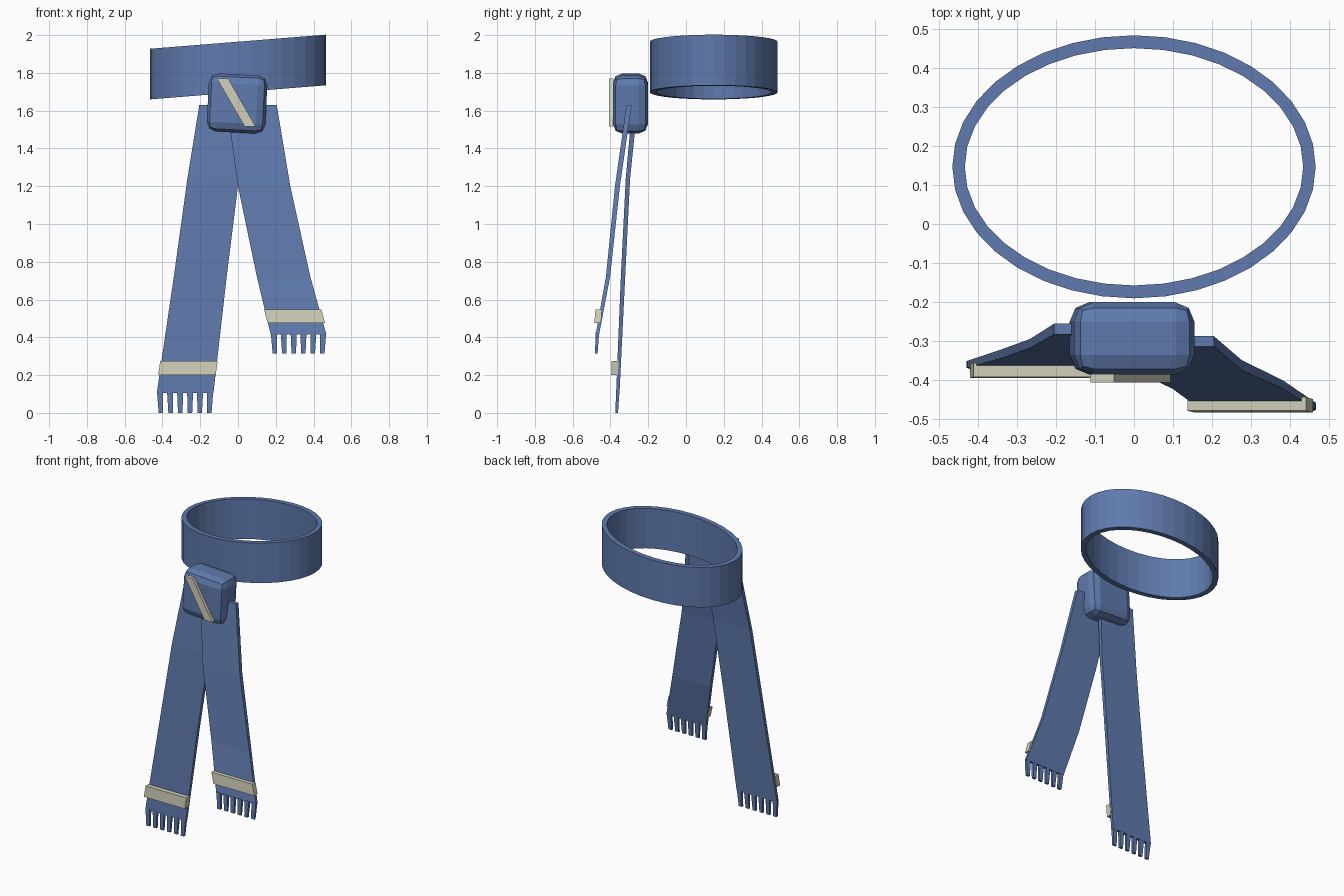
import bpy, bmesh
from math import sin, cos, pi, radians

if "Cube" in bpy.data.objects:
    bpy.data.objects.remove(bpy.data.objects["Cube"], do_unlink=True)


def material(name, rgb):
    m = bpy.data.materials.new(name)
    m.use_nodes = True
    m.diffuse_color = (*rgb, 1)
    m.node_tree.nodes["Principled BSDF"].inputs["Base Color"].default_value = (*rgb, 1)
    return m


blue = material("blue wool", (0.115, 0.195, 0.42))
cream = material("cream stripe", (0.64, 0.63, 0.49))


def finish(bm, name, mat):
    bmesh.ops.recalc_face_normals(bm, faces=bm.faces)
    me = bpy.data.meshes.new(name)
    bm.to_mesh(me)
    bm.free()
    me.materials.append(mat)
    ob = bpy.data.objects.new(name, me)
    bpy.context.collection.objects.link(ob)
    return ob


def loft(bm, sections):
    """Bridge rectangles given as (z, left, right, front, back)."""
    rings = [[bm.verts.new(p) for p in ((l, f, z), (r, f, z), (r, b, z), (l, b, z))]
             for z, l, r, f, b in sections]
    for a, c in zip(rings, rings[1:]):
        for i in range(4):
            j = (i + 1) % 4
            bm.faces.new((a[i], a[j], c[j], c[i]))
    bm.faces.new(rings[0])
    bm.faces.new(rings[-1])


# Neck loop: oval band that rises towards +x
bm = bmesh.new()
N = 36
loops = []
for rx, ry, z in ((0.467, 0.338, 1.697), (0.467, 0.338, 1.965),
                  (0.435, 0.305, 1.965), (0.435, 0.305, 1.697)):
    loops.append([bm.verts.new((rx * cos(2 * pi * i / N), 0.147 + ry * sin(2 * pi * i / N),
                                z + 0.08 * rx * cos(2 * pi * i / N))) for i in range(N)])
for k in range(4):
    a, c = loops[k], loops[(k + 1) % 4]
    for i in range(N):
        j = (i + 1) % N
        bm.faces.new((a[i], a[j], c[j], c[i]))
finish(bm, "neck_loop", blue)

# Knot: bevelled block, slightly turned
bm = bmesh.new()
bmesh.ops.create_cube(bm, size=1)
bmesh.ops.scale(bm, vec=(0.31, 0.186, 0.308), verts=bm.verts)
bmesh.ops.bevel(bm, geom=bm.edges[:], offset=0.05, segments=2, profile=0.5, affect='EDGES')
knot = finish(bm, "knot", blue)
knot.location = (-0.005, -0.294, 1.638)
knot.rotation_euler = (0, radians(3), 0)

# Diagonal stripe on the knot
bm = bmesh.new()
loft(bm, [(1.77, -0.112, -0.052, -0.408, -0.385), (1.515, 0.036, 0.094, -0.408, -0.385)])
finish(bm, "knot_stripe", cream)


def tail(side, sections, drop, stripe):
    # Hanging strip
    bm = bmesh.new()
    loft(bm, sections)
    finish(bm, side + "_tail", blue)
    # Fringe strands below the hem
    z, l, r, f, b = sections[-1]
    bm = bmesh.new()
    count = 6
    for i in range(count):
        t = i / (count - 1)
        top = l + 0.017 + t * (r - l - 0.034)
        low = l + 0.022 + t * (r - l - 0.044)
        loft(bm, [(z + 0.01, top - 0.016, top + 0.016, f, b),
                  (z - drop, low - 0.012, low + 0.012, f - 0.004, b - 0.008)])
    finish(bm, side + "_fringe", blue)
    # Band near the hem
    bm = bmesh.new()
    loft(bm, stripe)
    finish(bm, side + "_tail_stripe", cream)


tail("right",
     [(1.63, -0.205, 0.05, -0.284, -0.256), (1.24, -0.268, 0.005, -0.319, -0.296),
      (0.72, -0.34, -0.06, -0.345, -0.322), (0.105, -0.43, -0.13, -0.37, -0.352)],
     0.105,
     [(0.275, -0.412, -0.108, -0.393, -0.357), (0.2, -0.422, -0.118, -0.396, -0.36)])
tail("left",
     [(1.63, -0.06, 0.205, -0.315, -0.288), (1.2, 0.0, 0.277, -0.376, -0.35),
      (0.72, 0.1, 0.383, -0.424, -0.402), (0.415, 0.173, 0.468, -0.478, -0.46)],
     0.1,
     [(0.548, 0.138, 0.442, -0.48, -0.445), (0.476, 0.157, 0.46, -0.485, -0.45)])
